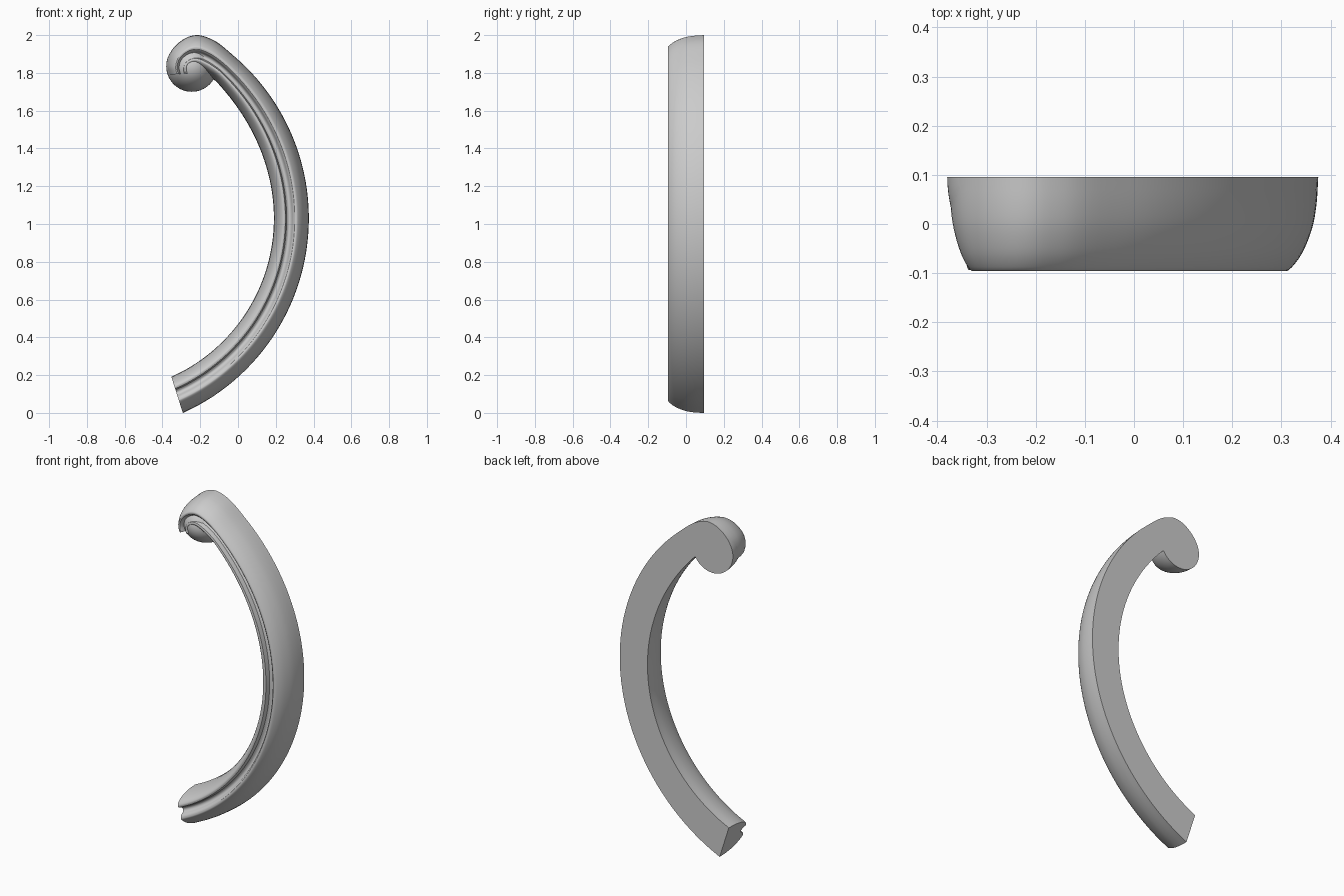
import bpy, bmesh, math
from mathutils import Vector

if "Cube" in bpy.data.objects:
    bpy.data.objects.remove(bpy.data.objects["Cube"])

BACK = 0.097      # flat rear plane
EXTRA = 0.14      # surplus depth, trimmed off flat at the end


def spline(pts, n):
    """Catmull-Rom curve through the points, n steps per span."""
    p = [Vector(q) for q in pts]
    p = [2 * p[0] - p[1]] + p + [2 * p[-1] - p[-2]]
    out = []
    for i in range(1, len(p) - 2):
        a, b, c, d = p[i - 1:i + 3]
        for k in range(n):
            t = k / n
            out.append(0.5 * (2 * b + (c - a) * t + (2 * a - 5 * b + 4 * c - d) * t * t
                              + (3 * b - a - 3 * c + d) * t ** 3))
    return out + [p[-2]]


def make_object(name, bm):
    bmesh.ops.recalc_face_normals(bm, faces=bm.faces)
    me = bpy.data.meshes.new(name)
    bm.to_mesh(me)
    bm.free()
    ob = bpy.data.objects.new(name, me)
    bpy.context.collection.objects.link(ob)
    return ob


# Inner and outer edges: two arcs, then the outer edge curls round the scroll
outer, inner = [], []
for i in range(24):
    deg = -65.8 + 115.8 * i / 23
    a = math.radians(deg)
    r = 0.92 + 0.03 * max(0, deg / 50) ** 3
    outer.append((-0.755 + 1.13 * math.cos(a), 1.03 + 1.13 * math.sin(a)))
    inner.append((-0.73 + r * math.cos(a), 1.03 + r * math.sin(a)))
outer += [(-.1, 1.955), (-.155, 1.985), (-.21, 2.0), (-.265, 1.99),
          (-.32, 1.955), (-.36, 1.905), (-.376, 1.84), (-.365, 1.79)]
inner += [(-.16, 1.785), (-.185, 1.80), (-.205, 1.812), (-.22, 1.82),
          (-.232, 1.822), (-.24, 1.82), (-.243, 1.812), (-.243, 1.80)]
outer, inner = spline(outer, 4), spline(inner, 4)

# Cross-section: fraction across the width, depth y (two lobes and a groove)
left = spline([(0, BACK), (.02, .03), (.08, -.03), (.17, -.075), (.26, -.093), (.33, -.092)], 4)
groove = spline([(.365, -.066), (.43, -.058), (.50, -.064), (.55, -.085)], 3)
right = spline([(.60, -.094), (.68, -.093), (.82, -.06), (.93, -.01), (.98, .04), (1, BACK)], 4)
section = [Vector((0, EXTRA))] + left + groove + right + [Vector((1, EXTRA))]

# Curved moulding swept along the edges
bm = bmesh.new()
rings = []
for o, i in zip(outer, inner):
    ring = []
    for s in section:
        q = i.lerp(o, s.x)
        ring.append(bm.verts.new((q.x, s.y, q.y)))
    rings.append(ring)
m = len(section)
for a, b in zip(rings, rings[1:]):
    for k in range(m):
        bm.faces.new((a[k], a[(k + 1) % m], b[(k + 1) % m], b[k]))
bm.faces.new(rings[0])
bm.faces.new(rings[-1][::-1])
moulding = make_object("curved_moulding", bm)

# Rounded scroll end
bm = bmesh.new()
bmesh.ops.create_uvsphere(bm, u_segments=64, v_segments=32, radius=1)
for v in bm.verts:
    x, y, z = v.co
    v.co = (-.245 + .135 * x, BACK + .192 * z, 1.835 + .135 * y)
ball = make_object("scroll_ball", bm)
ball.hide_render = True

# Join the scroll to the moulding
mod = moulding.modifiers.new("join", 'BOOLEAN')
mod.operation = 'UNION'
mod.solver = 'EXACT'
mod.use_self = True
mod.object = ball
bpy.context.view_layer.update()
joined = bpy.data.meshes.new_from_object(
    moulding.evaluated_get(bpy.context.evaluated_depsgraph_get()))
moulding.modifiers.clear()
bpy.data.objects.remove(ball)

# Trim the back flat
bm = bmesh.new()
bm.from_mesh(joined)
cut = bmesh.ops.bisect_plane(bm, geom=bm.verts[:] + bm.edges[:] + bm.faces[:], dist=1e-5,
                             plane_co=(0, BACK - .001, 0), plane_no=(0, 1, 0), clear_outer=True)
edges = [e for e in cut["geom_cut"] if isinstance(e, bmesh.types.BMEdge)]
bmesh.ops.holes_fill(bm, edges=edges, sides=0)
bmesh.ops.recalc_face_normals(bm, faces=bm.faces)
bm.to_mesh(joined)
bm.free()
moulding.data = joined

bpy.ops.object.select_all(action='DESELECT')
moulding.select_set(True)
bpy.context.view_layer.objects.active = moulding
bpy.ops.object.shade_smooth_by_angle(angle=math.radians(35))
